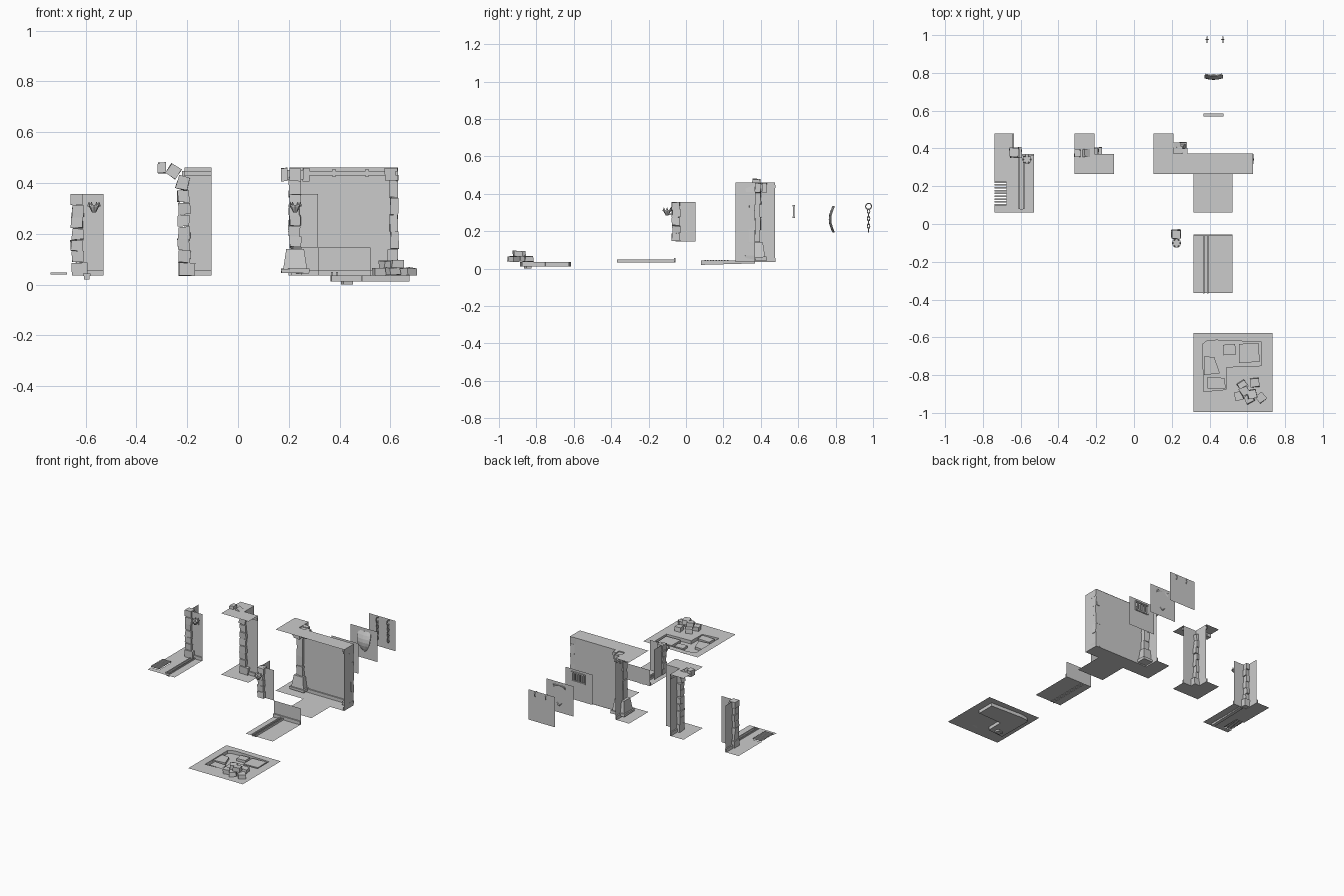
import bpy, bmesh, math, random
from mathutils import Matrix, Vector, Euler

if "Cube" in bpy.data.objects:
    bpy.data.objects.remove(bpy.data.objects["Cube"])

random.seed(4)
Z0, ZH, ZM, Z1 = 0.035, 0.142, 0.356, 0.46   # floor, half-height, mid and ceiling levels


def finish(name, bm, fix=True):
    if fix:
        bmesh.ops.recalc_face_normals(bm, faces=bm.faces)
    me = bpy.data.meshes.new(name)
    bm.to_mesh(me)
    bm.free()
    ob = bpy.data.objects.new(name, me)
    bpy.context.collection.objects.link(ob)
    return ob


def box(bm, x0, x1, y0, y1, z0, z1, jit=0.0, rot=(0, 0, 0)):
    c = Vector(((x0 + x1) / 2, (y0 + y1) / 2, (z0 + z1) / 2))
    m = Matrix.Translation(c) @ Euler(rot).to_matrix().to_4x4() @ Matrix.Diagonal((x1 - x0, y1 - y0, z1 - z0, 1))
    vs = bmesh.ops.create_cube(bm, size=1, matrix=m)["verts"]
    for v in vs:
        v.co += Vector([random.uniform(-jit, jit) for _ in range(3)])
    return vs


def slab(name, polys, z):
    bm = bmesh.new()
    for p in polys:
        bm.faces.new([bm.verts.new((x, y, z)) for x, y in p])
    return finish(name, bm, False)


def rect(x0, x1, y0, y1):
    return [(x0, y0), (x1, y0), (x1, y1), (x0, y1)]


def walls(name, pts, z0, z1):
    bm = bmesh.new()
    lo = [bm.verts.new((x, y, z0)) for x, y in pts]
    hi = [bm.verts.new((x, y, z1)) for x, y in pts]
    for i in range(len(pts) - 1):
        bm.faces.new((lo[i], lo[i + 1], hi[i + 1], hi[i]))
    return finish(name, bm, False)


def corner(cx, cy=0.37, w=0.105):
    return [(cx, cy + w), (cx, cy), (cx + w, cy)]


def stones(bm, cx, cy, z0, z1, n, s=0.023):
    h = (z1 - z0) / n
    for i in range(n):
        d = 0.002 * (-1) ** i
        box(bm, cx - s + d, cx + s + d, cy - s - d, cy + s - d, z0 + i * h + 0.001, z0 + (i + 1) * h - 0.001, 0.003)


def torch(name, x, y, z, wall_y):
    bm = bmesh.new()
    bmesh.ops.create_cone(bm, cap_ends=True, segments=8, radius1=0.008, radius2=0.021, depth=0.025,
                          matrix=Matrix.Translation((x, y, z - 0.008)))
    bmesh.ops.create_cone(bm, cap_ends=True, segments=8, radius1=0.025, radius2=0.025, depth=0.006,
                          matrix=Matrix.Translation((x, y, z + 0.006)))
    for k in range(6):                                  # prongs
        a = k * math.pi / 3
        bmesh.ops.create_cone(bm, segments=4, radius1=0.006, radius2=0.001, depth=0.014, matrix=Matrix.Translation(
            (x + 0.02 * math.cos(a), y + 0.02 * math.sin(a), z + 0.014)))
    box(bm, x - 0.004, x + 0.004, y, wall_y, z - 0.018, z - 0.01)
    box(bm, x - 0.009, x + 0.009, wall_y - 0.004, wall_y, z - 0.03, z + 0.004)
    return finish(name, bm)


# --- left piece: outer corner with gutter, grate and torch
ax = -0.635
slab("gutter_floor", [
    [(-0.738, 0.062), (-0.605, 0.062), (-0.605, 0.37), (ax, 0.37), (ax, 0.478), (-0.738, 0.478),
     (-0.738, 0.225), (-0.675, 0.225), (-0.675, 0.1), (-0.738, 0.1)],
    rect(-0.585, -0.53, 0.062, 0.37), rect(-0.605, -0.585, 0.062, 0.08)], Z0)
walls("left_wall", corner(ax), Z0, ZM)
bm = bmesh.new()                                        # sloping gutter
rows = [[bm.verts.new((x, y, z)) for x, z in ((-0.607, 0.043), (-0.607, zb), (-0.584, zb), (-0.584, 0.043))]
        for y, zb in ((0.08, 0.02), (0.37, 0.028))]
for i in range(3):
    bm.faces.new((rows[0][i], rows[0][i + 1], rows[1][i + 1], rows[1][i]))
bm.faces.new(rows[0])
box(bm, -0.611, -0.604, 0.08, 0.37, 0.034, 0.044)
box(bm, -0.587, -0.581, 0.08, 0.37, 0.034, 0.044)
finish("gutter", bm)
bm = bmesh.new()
for k in range(9):
    y = 0.102 + k * 0.015
    box(bm, -0.738, -0.674, y - 0.004, y + 0.004, 0.04, 0.047)
finish("floor_grate", bm)
bm = bmesh.new()
box(bm, -0.655, -0.594, 0.35, 0.405, 0.036, 0.086, 0.002)
stones(bm, -0.633, 0.377, 0.086, ZM, 6)
finish("left_pillar", bm)
torch("left_torch", -0.567, 0.342, 0.305, 0.37)

# --- middle piece: outer corner with arch stones
bx = -0.21
ell = lambda x: [(x - 0.105, 0.265), (x + 0.105, 0.265), (x + 0.105, 0.37), (x, 0.37), (x, 0.478), (x - 0.105, 0.478)]
slab("arch_floor", [ell(bx)], Z0)
slab("arch_ceiling", [ell(bx)], Z1)
walls("arch_wall", corner(bx), Z0, Z1)
bm = bmesh.new()
box(bm, -0.234, -0.17, 0.35, 0.405, 0.036, 0.086, 0.002)
stones(bm, -0.212, 0.377, 0.086, 0.37, 6)
for x, z, w, h, r in ((-0.217, 0.4, 0.045, 0.05, 0.3), (-0.253, 0.446, 0.045, 0.044, 0.55), (-0.3, 0.459, 0.032, 0.042, 0)):
    box(bm, x - w / 2, x + w / 2, 0.355, 0.398, z - h / 2, z + h / 2, 0.003, (0, r, 0))
finish("arch_pillar", bm)


# wall trims: horizontal strips along x or y
bm = bmesh.new()
for x0, x1, y in ((-0.6, -0.53, 0.37), (bx, bx + 0.105, 0.37), (0.25, 0.63, 0.37), (0.315, 0.522, -0.055)):
    box(bm, x0, x1, y - 0.009, y, Z0, 0.058)
for x in (ax, bx, 0.208):
    box(bm, x - 0.009, x, 0.39, 0.478, Z0, 0.058)
box(bm, 0.621, 0.63, 0.265, 0.36, Z0, 0.058)
finish("base_trim", bm)
bm = bmesh.new()
for x0, x1 in ((bx, bx + 0.105), (0.27, 0.375), (0.38, 0.505), (0.51, 0.6)):
    box(bm, x0, x1, 0.358, 0.37, 0.43, 0.447)
for x in (bx, 0.208):
    box(bm, x - 0.01, x, 0.39, 0.478, 0.43, 0.447)
box(bm, 0.62, 0.63, 0.265, 0.35, 0.43, 0.447)
for x in (0.378, 0.508):
    box(bm, x - 0.005, x + 0.005, 0.355, 0.37, 0.424, 0.455)
finish("top_trim", bm)

# --- right piece: wide wall from outer corner to inner corner
big = [(0.103, 0.265), (0.63, 0.265), (0.63, 0.372), (0.208, 0.372), (0.208, 0.478), (0.103, 0.478)]
slab("hall_floor", [big, rect(0.315, 0.522, 0.06, 0.265)], Z0)
slab("hall_ceiling", [big, rect(0.315, 0.522, 0.06, 0.265)][:1], Z1)
walls("hall_wall", corner(0.208)[:2] + [(0.63, 0.37), (0.63, 0.265)], Z0, Z1)


def column(name, cx, cy, s, f):
    bm = bmesh.new()
    stones(bm, cx, cy, 0.14, 0.41, 4, s)
    box(bm, cx - f, cx + f, cy - f, cy + f, 0.045, 0.062, 0.002)
    for v in box(bm, cx - f * 0.85, cx + f * 0.85, cy - f * 0.85, cy + f * 0.85, 0.062, 0.14):
        if v.co.z > 0.1:
            v.co.x = cx + (v.co.x - cx) * 0.75
            v.co.y = cy + (v.co.y - cy) * 0.75
    box(bm, cx - f * 0.6, cx + f * 0.6, cy - f * 0.6, cy + f * 0.6, 0.413, 0.452)
    for dx, dy in ((1, 0), (-1, 0), (0, 1), (0, -1)):   # capital blocks
        x, y = cx + dx * f * 0.78, cy + dy * f * 0.78
        a, b = (0.013, s) if dx else (s, 0.013)
        box(bm, x - a, x + a, y - b, y + b, 0.407, 0.458, 0.003)
    return finish(name, bm)


column("hall_outer_column", 0.225, 0.376, 0.023, 0.055)
bm = bmesh.new()                                        # inner corner pillar
for x, z0, z1 in ((0.576, 0.045, 0.07), (0.588, 0.07, 0.14), (0.578, 0.41, 0.458)):
    box(bm, x, 0.63, x - 0.26, 0.37, z0, z1, 0.002)
stones(bm, 0.614, 0.354, 0.14, 0.41, 4, 0.016)
finish("hall_inner_column", bm)

# --- small hanging corner with torch
walls("corner_wall", corner(0.21, -0.055), 0.146, ZM)
bm = bmesh.new()
stones(bm, 0.223, -0.053, 0.147, ZM, 5, 0.022)
finish("corner_pillar", bm)
torch("corner_torch", 0.225, -0.101, 0.305, -0.074)

# --- floor tile with gutter rims and low wall
slab("rim_floor", [rect(0.315, 0.522, -0.365, -0.055)], Z0)
walls("low_wall", [(0.315, -0.055), (0.522, -0.055)], Z0, 0.146)
bm = bmesh.new()
for x in (0.37, 0.39):
    box(bm, x - 0.004, x + 0.004, -0.368, -0.055, 0.032, 0.049)
finish("floor_rims", bm)

# --- front floor tile with sunken L-shaped pit, slabs and rubble
pit = [(0.365, -0.635), (0.385, -0.62), (0.435, -0.615), (0.675, -0.625), (0.675, -0.75), (0.49, -0.757),
       (0.488, -0.876), (0.368, -0.887)]
bm = bmesh.new()
edges = []
for loop in (rect(0.315, 0.733, -0.995, -0.577), pit):
    vs = [bm.verts.new((x, y, Z0)) for x, y in loop]
    edges += [bm.edges.new((vs[i], vs[(i + 1) % len(vs)])) for i in range(len(vs))]
bmesh.ops.triangle_fill(bm, edges=edges, use_beauty=True)
low = [bm.verts.new((x, y, 0.012)) for x, y in pit]
for i in range(len(pit)):
    j = (i + 1) % len(pit)
    bm.faces.new((vs[i], vs[j], low[j], low[i]))
bm.faces.new(low)
finish("pit_floor", bm)
bm = bmesh.new()
for p in ([(0.37, -0.7), (0.425, -0.705), (0.455, -0.79), (0.37, -0.8)],
          [(0.47, -0.64), (0.535, -0.635), (0.54, -0.69), (0.475, -0.695)],
          [(0.555, -0.635), (0.66, -0.63), (0.665, -0.73), (0.555, -0.735)],
          [(0.39, -0.81), (0.48, -0.815), (0.485, -0.872), (0.39, -0.87)]):
    vs = [bm.verts.new((x, y, 0.031)) for x, y in p]
    f = bm.faces.new(vs)
    ext = bmesh.ops.extrude_face_region(bm, geom=[f])["geom"]
    for v in ext:
        if isinstance(v, bmesh.types.BMVert):
            v.co.z = 0.014
box(bm, 0.41, 0.45, -0.86, -0.83, 0.0, 0.022, 0, (0, 0, 0.3))
finish("pit_slabs", bm)
bm = bmesh.new()
for x, y, z, r in ((0.555, -0.91, 0.052, 0.3), (0.575, -0.855, 0.052, 0.6), (0.64, -0.84, 0.052, 0.1),
                   (0.672, -0.92, 0.052, 0.7), (0.61, -0.925, 0.052, 0.45), (0.585, -0.885, 0.08, 0.5), (0.625, -0.9, 0.08, 0.2)):
    box(bm, x - 0.022, x + 0.022, y - 0.022, y + 0.022, z - 0.015, z + 0.014, 0.003, (0, 0, r))
finish("rubble", bm)

# --- three rear wall tiles: barred window, shield, shackles
bm = bmesh.new()
xs, zs = (0.315, 0.37, 0.472, 0.522), (0.146, 0.27, 0.338, ZM)
g = [[bm.verts.new((x, 0.577, z)) for x in xs] for z in zs]
for r in range(3):
    for c in range(3):
        if (r, c) != (1, 1):
            bm.faces.new((g[r][c], g[r][c + 1], g[r + 1][c + 1], g[r + 1][c]))
finish("window_wall", bm, False)
bm = bmesh.new()
for z in (0.271, 0.332):
    box(bm, 0.368, 0.474, 0.57, 0.584, z, z + 0.008)
for k in range(6):
    x = 0.372 + k * 0.0196
    box(bm, x - 0.004, x + 0.004, 0.571, 0.581, 0.27, 0.338)
finish("window_bars", bm)
walls("shield_wall", [(0.315, 0.787), (0.522, 0.787)], 0.146, ZM)
walls("shackle_wall", [(0.315, 0.985), (0.522, 0.985)], 0.146, ZM)

bm = bmesh.new()
rows = []
for k, w in enumerate((0.044, 0.05, 0.05, 0.048, 0.041, 0.028, 0.004)):
    t = k / 6
    rows.append([bm.verts.new((0.422 + w * u, 0.785 - 0.02 * math.sin(math.pi * t) + 0.008 * u * u - 0.002,
                               0.335 - 0.143 * t)) for u in (-1, -0.5, 0, 0.5, 1)])
for a, b in zip(rows, rows[1:]):
    for i in range(4):
        bm.faces.new((a[i], b[i], b[i + 1], a[i + 1]))
sh = finish("shield", bm, False)
sol = sh.modifiers.new("thickness", "SOLIDIFY")
sol.thickness = 0.006
sol.offset = -1

for side, x in (("left", 0.387), ("right", 0.47)):
    bpy.ops.mesh.primitive_torus_add(major_segments=12, minor_segments=6, major_radius=0.016, minor_radius=0.003,
                                     location=(x, 0.976, 0.333), rotation=(0, math.pi / 2, 0))
    bpy.context.object.name = side + "_ring"
    for k in range(6):                                  # hanging chain links
        bpy.ops.mesh.primitive_torus_add(major_segments=8, minor_segments=4, major_radius=0.007, minor_radius=0.0025,
                                         location=(x, 0.976, 0.307 - k * 0.02), rotation=(0, math.pi / 2, k * math.pi / 2))
        bpy.context.object.scale = (1.7, 1, 1)
        bpy.context.object.name = side + "_chain_link"
